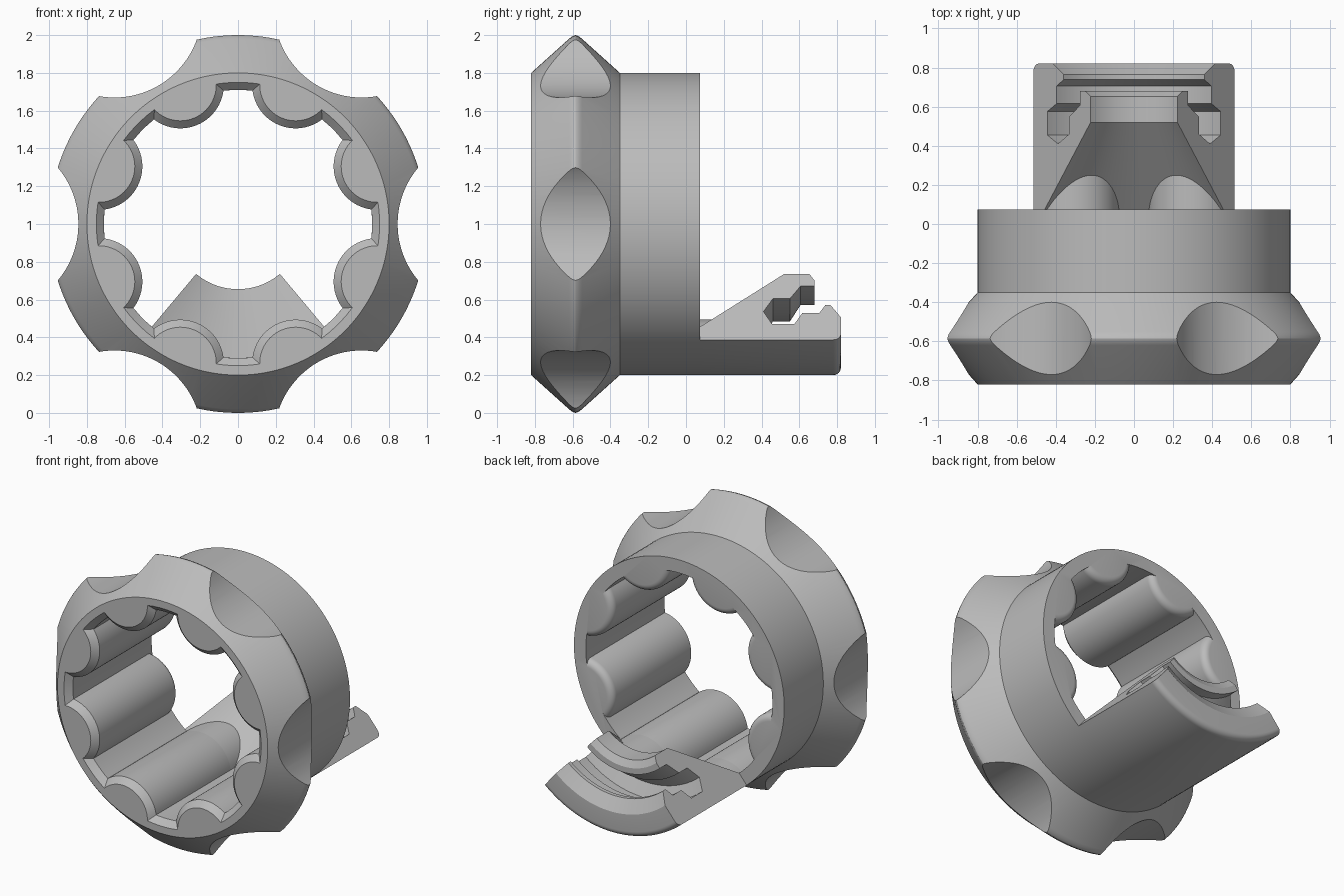
import bpy, bmesh
from math import sin, cos, acos, pi, radians
from mathutils import Vector

if "Cube" in bpy.data.objects:
    bpy.data.objects.remove(bpy.data.objects["Cube"])

grey = bpy.data.materials.new("plain grey")
grey.use_nodes = True
grey.diffuse_color = (0.5, 0.5, 0.5, 1)
grey.node_tree.nodes["Principled BSDF"].inputs["Base Color"].default_value = (0.5, 0.5, 0.5, 1)

LOBE_DIST, LOBE_R, WALL_R, BACK_Y = 0.797, 0.23, 0.71, 0.075
HALF = radians(40)  # half angle of the jaw


def polar(y, r, a):
    """Point at radius r around the main axis, angle a measured from the top."""
    return Vector((r * sin(a), y, 1 + r * cos(a)))


def loft(name, sections):
    """Solid skinned through sections of equal point count, capped at both ends."""
    bm = bmesh.new()
    rows = [[bm.verts.new(p) for p in s] for s in sections]
    n = len(rows[0])
    for a, b in zip(rows, rows[1:]):
        for i in range(n):
            j = (i + 1) % n
            bm.faces.new((a[i], a[j], b[j], b[i]))
    bm.faces.new(rows[0])
    bm.faces.new(rows[-1])
    bmesh.ops.recalc_face_normals(bm, faces=bm.faces)
    mesh = bpy.data.meshes.new(name)
    bm.to_mesh(mesh)
    bm.free()
    mesh.materials.append(grey)
    ob = bpy.data.objects.new(name, mesh)
    bpy.context.collection.objects.link(ob)
    return ob


def activate(ob):
    bpy.ops.object.select_all(action='DESELECT')
    ob.select_set(True)
    bpy.context.view_layer.objects.active = ob


def cut(ob, cutter):
    cutter.hide_render = True
    mod = ob.modifiers.new("cut", 'BOOLEAN')
    mod.operation = 'DIFFERENCE'
    mod.solver = 'EXACT'
    mod.object = cutter
    activate(ob)
    bpy.ops.object.modifier_apply(modifier=mod.name)
    bpy.data.objects.remove(cutter)


def smooth(ob):
    activate(ob)
    bpy.ops.object.shade_smooth_by_angle(angle=radians(28))


def circle(y, r, n=144):
    return [polar(y, r, 2 * pi * i / n) for i in range(n)]


def lobe_arc(y, wall, lobe, a, n=24):
    """Inner arc of one lobe, from wall to wall."""
    psi = acos((LOBE_DIST**2 + lobe**2 - wall**2) / (2 * LOBE_DIST * lobe))
    centre = polar(y, LOBE_DIST, a)
    pts = []
    for i in range(n + 1):
        t = a + pi + psi * (1 - 2 * i / n)
        pts.append(centre + Vector((lobe * sin(t), 0, lobe * cos(t))))
    return pts


def bore_section(y, wall=WALL_R, lobe=LOBE_R):
    """Round bore outline with eight lobes bulging inward."""
    pts = []
    phi = acos((LOBE_DIST**2 + wall**2 - lobe**2) / (2 * LOBE_DIST * wall))
    for k in range(8):
        a = radians(22.5 + 45 * k)
        pts += lobe_arc(y, wall, lobe, a)
        gap = pi / 4 - 2 * phi
        pts += [polar(y, wall, a + phi + gap * j / 5) for j in range(1, 5)]
    return pts


# Ring with a pointed collar whose crest is slightly rounded
outline = [(-0.82, 0.8), (-0.62, 0.98), (-0.605, 0.992), (-0.592, 0.998), (-0.585, 1.0),
           (-0.578, 0.998), (-0.565, 0.992), (-0.55, 0.98), (-0.35, 0.8), (BACK_Y, 0.8)]
ring = loft("ring", [circle(y, r) for y, r in outline])

# Lobed bore: chamfered at the front, lobes rounded at the back
sections = [bore_section(-0.9, WALL_R + 0.04, LOBE_R - 0.04),
            bore_section(-0.82, WALL_R + 0.04, LOBE_R - 0.04),
            bore_section(-0.78)]
for i in range(7):
    t = i * pi / 12
    sections.append(bore_section(BACK_Y - 0.045 * (1 - sin(t)), WALL_R, LOBE_R - 0.045 * (1 - cos(t))))
sections.append(bore_section(0.2, WALL_R, LOBE_R - 0.045))
cut(ring, loft("bore_cutter", sections))

# Six finger scallops around the collar
for k in range(6):
    a = radians(30 + 60 * k)
    centre = polar(0, 1.309, a)
    ends = [[centre + Vector((0.464 * sin(t), y, 0.464 * cos(t)))
             for t in [2 * pi * i / 96 for i in range(96)]] for y in (-1, -0.2)]
    cut(ring, loft("scallop_cutter", ends))
smooth(ring)

# Jaw: a grooved and hooked profile swept around the bottom of the axis
jaw_profile = [(BACK_Y, 0.8), (BACK_Y, WALL_R), (0.52, 0.345), (0.653, 0.345), (0.68, 0.39),
               (0.68, 0.43), (0.606, 0.43), (0.55, 0.516), (0.46, 0.516), (0.41, 0.605),
               (0.455, 0.69), (0.575, 0.69), (0.616, 0.615), (0.706, 0.615), (0.738, 0.56),
               (0.765, 0.56), (0.82, 0.645)]
jaw_profile += [(0.78 + 0.04 * cos(t), 0.76 + 0.04 * sin(t))
                for t in [i * pi / 12 for i in range(7)]]
steps = 32
jaw = loft("jaw", [[polar(y, r, pi - HALF + 2 * HALF * i / steps) for y, r in jaw_profile]
                   for i in range(steps + 1)])
smooth(jaw)

# The two bottom lobes run on into the sloping throat of the jaw
for side, turn in (("left", -1), ("right", 1)):
    a = pi + turn * radians(22.5)
    ends = []
    for y in (0.03, 0.27):
        arc = lobe_arc(y, WALL_R, LOBE_R, a)
        ends.append(arc + [polar(y, 0.76, a + radians(d)) for d in (15, 5, -5, -15)])
    smooth(loft(side + "_jaw_lobe", ends))
